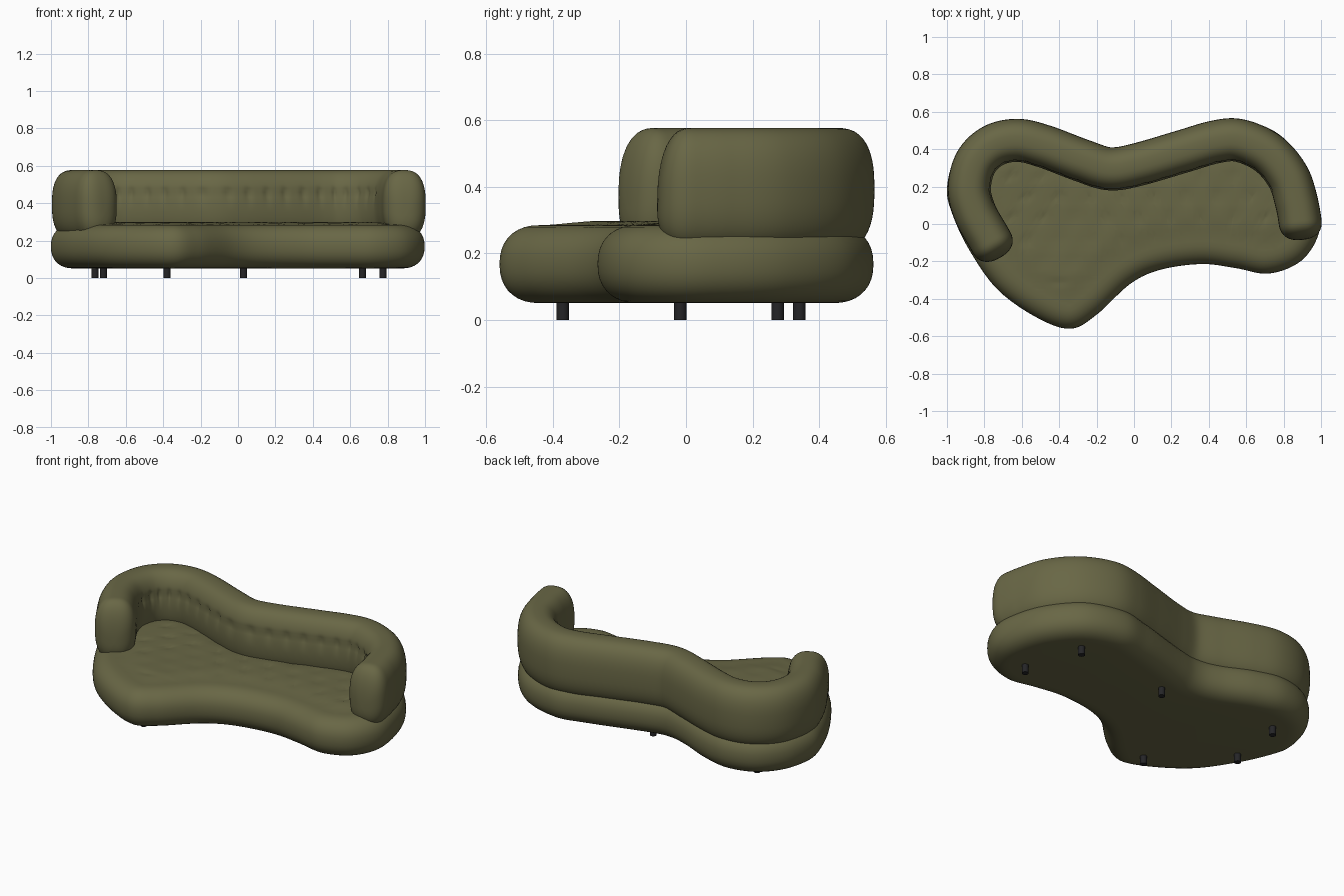
import bpy, bmesh, math
from mathutils import Vector

if "Cube" in bpy.data.objects:
    bpy.data.objects.remove(bpy.data.objects["Cube"], do_unlink=True)


def material(name, color, rough):
    m = bpy.data.materials.new(name)
    m.use_nodes = True
    m.diffuse_color = (*color, 1)
    node = next(n for n in m.node_tree.nodes if n.type == "BSDF_PRINCIPLED")
    node.inputs["Base Color"].default_value = (*color, 1)
    node.inputs["Roughness"].default_value = rough
    return m


fabric = material("olive fabric", (0.14, 0.135, 0.06), 0.8)
black = material("black leg", (0.018, 0.018, 0.02), 0.5)


def smooth_path(points, closed, count):
    """Catmull-Rom through the points, resampled at even spacing."""
    p = [Vector(q) for q in points]
    n = len(p)
    get = (lambda i: p[i % n]) if closed else (lambda i: p[max(0, min(n - 1, i))])
    dense = []
    for i in range(n if closed else n - 1):
        a, b, c, d = (get(i + k) for k in (-1, 0, 1, 2))
        for s in range(30):
            t = s / 30
            dense.append(0.5 * (2 * b + (c - a) * t + (2 * a - 5 * b + 4 * c - d) * t * t
                                + (3 * b - a - 3 * c + d) * t ** 3))
    dense.append(get(n if closed else n - 1).copy())
    run = [0]
    for a, b in zip(dense, dense[1:]):
        run.append(run[-1] + (b - a).length)
    out, j = [], 0
    for k in range(count):
        goal = run[-1] * k / (count if closed else count - 1)
        while j < len(run) - 2 and run[j + 1] < goal:
            j += 1
        out.append(dense[j].lerp(dense[j + 1], (goal - run[j]) / (run[j + 1] - run[j])))
    return out, run[-1]


def left_normals(path, closed, reach=3):
    n, out = len(path), []
    for i in range(n):
        if closed:
            d = path[(i + reach) % n] - path[i - reach]
        else:
            d = path[min(n - 1, i + reach)] - path[max(0, i - reach)]
        out.append(Vector((-d.y, d.x)).normalized())
    return out


def spow(v, e):
    return math.copysign(abs(v) ** e, v)


def bridge(bm, rings):
    n = len(rings[0])
    for a, b in zip(rings, rings[1:]):
        for i in range(n):
            j = (i + 1) % n
            bm.faces.new((a[i], a[j], b[j], b[i]))


def finish(bm, name, mat):
    bmesh.ops.recalc_face_normals(bm, faces=bm.faces)
    me = bpy.data.meshes.new(name)
    bm.to_mesh(me)
    bm.free()
    me.materials.append(mat)
    for f in me.polygons:
        f.use_smooth = True
    ob = bpy.data.objects.new(name, me)
    bpy.context.collection.objects.link(ob)
    return ob


# Seat: free-form outline (counter-clockwise) with a fully rounded edge
outline = [(-.63, .56), (-.82, .51), (-.95, .37), (-1, .19), (-.97, .05), (-.88, -.14),
           (-.73, -.35), (-.52, -.50), (-.34, -.56), (-.2, -.485), (-.02, -.32), (.14, -.245),
           (.36, -.214), (.54, -.235), (.72, -.265), (.89, -.2), (.985, -.06), (.99, .1),
           (.92, .31), (.76, .49), (.53, .562), (.33, .525), (.0, .432), (-.13, .41),
           (-.26, .44), (-.45, .52)]
edge, _ = smooth_path(outline, True, 220)
inward = left_normals(edge, True)
bm = bmesh.new()
rings = []
STEPS = 18
for s in range(STEPS + 1):
    a = -math.pi / 2 + math.pi * s / STEPS
    inset = 0.122 * (1 - spow(math.cos(a), 0.88))
    z = 0.168 + 0.117 * spow(math.sin(a), 0.88)
    rings.append([bm.verts.new((*(p + n * inset), z)) for p, n in zip(edge, inward)])
bridge(bm, rings)
bm.faces.new(rings[0][::-1])
top = bm.faces.new(rings[-1])
rim = [v.co.xy for v in rings[-1]]

# Cut the seat top into a fine grid, then dome and tuft it
faces = bmesh.ops.triangulate(bm, faces=[top])["faces"]
bm.normal_update()
CELL = 0.035
for axis in (0, 1):
    direction = Vector((1 - axis, axis, 0))
    for k in range(-28, 29):
        geom = [f for f in bm.faces if f.calc_center_median().z > 0.2849
                and all(v.co.z > 0.2849 for v in f.verts)]
        geom += list({e for f in geom for e in f.edges}) + list({v for f in geom for v in f.verts})
        bmesh.ops.bisect_plane(bm, geom=geom, dist=1e-5, plane_co=direction * (k * CELL + 0.003),
                               plane_no=direction)
tufts = [Vector((-.66 + .17 * c + .085 * (r % 2), .26 - .115 * r))
         for r in range(6) for c in range(9)]
for v in bm.verts:
    if v.co.z > 0.2849:
        q = v.co.xy
        gap = min((q - r).length for r in rim)
        fade = min(1, gap / 0.15)
        fade = fade * fade * (3 - 2 * fade)
        dip = sum(math.exp(-((q.x - t.x) / .035) ** 2 - ((q.y - t.y) / .025) ** 2) for t in tufts)
        v.co.z += fade * (0.013 - 0.007 * dip)
finish(bm, "seat", fabric)

# Backrest: rounded section swept from one arm tip to the other
spine = [(-.715, -.18), (-.775, -.075), (-.85, .06), (-.88, .19), (-.845, .33), (-.75, .42),
         (-.62, .447), (-.48, .415), (-.28, .34), (-.13, .295), (.02, .318), (.25, .385),
         (.44, .44), (.57, .445), (.72, .375), (.825, .25), (.87, .11), (.89, 0), (.9, -.085)]
path, length = smooth_path(spine, False, 260)
sides = left_normals(path, False)
CAP, HALF, SEG = 0.1, 0.115, 48


def cap_scale(d):
    t = max(0, 1 - d / CAP)
    return max(0.02, (1 - t ** 2.4) ** (1 / 2.4))


def sample(d):
    f = max(0, min(len(path) - 1.001, d / length * (len(path) - 1)))
    i = int(f)
    return path[i].lerp(path[i + 1], f - i), sides[i].lerp(sides[i + 1], f - i).normalized()


stations = [CAP * (1 - math.cos(math.pi / 2 * k / 12)) for k in range(12)]
middle = [CAP + (length - 2 * CAP) * k / 240 for k in range(241)]
stations = stations + middle + [length - d for d in reversed(stations)]
bm = bmesh.new()
rings = []
for d in stations:
    p, n = sample(d)
    k = cap_scale(min(d, length - d))
    ring = []
    for s in range(SEG):
        a = math.tau * s / SEG
        u = spow(math.cos(a), 0.77)
        z = 0.393 + 0.184 * spow(math.sin(a), 0.77)
        off = HALF * u
        # Tufted crease along the inner face
        if u < 0:
            reach = max(0, min(1, (min(d, length - d) - 0.28) / 0.1))
            tuft = 0.35 + 0.65 * abs(math.cos(math.pi * d / 0.1)) ** 6
            off += 0.02 * reach * tuft * math.exp(-((z - 0.45) / 0.022) ** 2)
        ring.append(bm.verts.new((*(p + n * off * k), 0.335 + (z - 0.335) * k)))
    rings.append(ring)
bridge(bm, rings)
bm.faces.new(rings[0])
bm.faces.new(rings[-1])
finish(bm, "backrest", fabric)

# Legs: six short round feet
for i, (x, y) in enumerate([(-.765, -.017), (-.72, .34), (-.38, -.37),
                            (.03, .275), (.665, .34), (.775, -.017)]):
    bpy.ops.mesh.primitive_cylinder_add(vertices=24, radius=0.019, depth=0.07,
                                        location=(x, y, 0.035))
    leg = bpy.context.object
    leg.name = f"leg_{i + 1}"
    leg.data.materials.append(black)
    bpy.ops.object.shade_smooth_by_angle()
